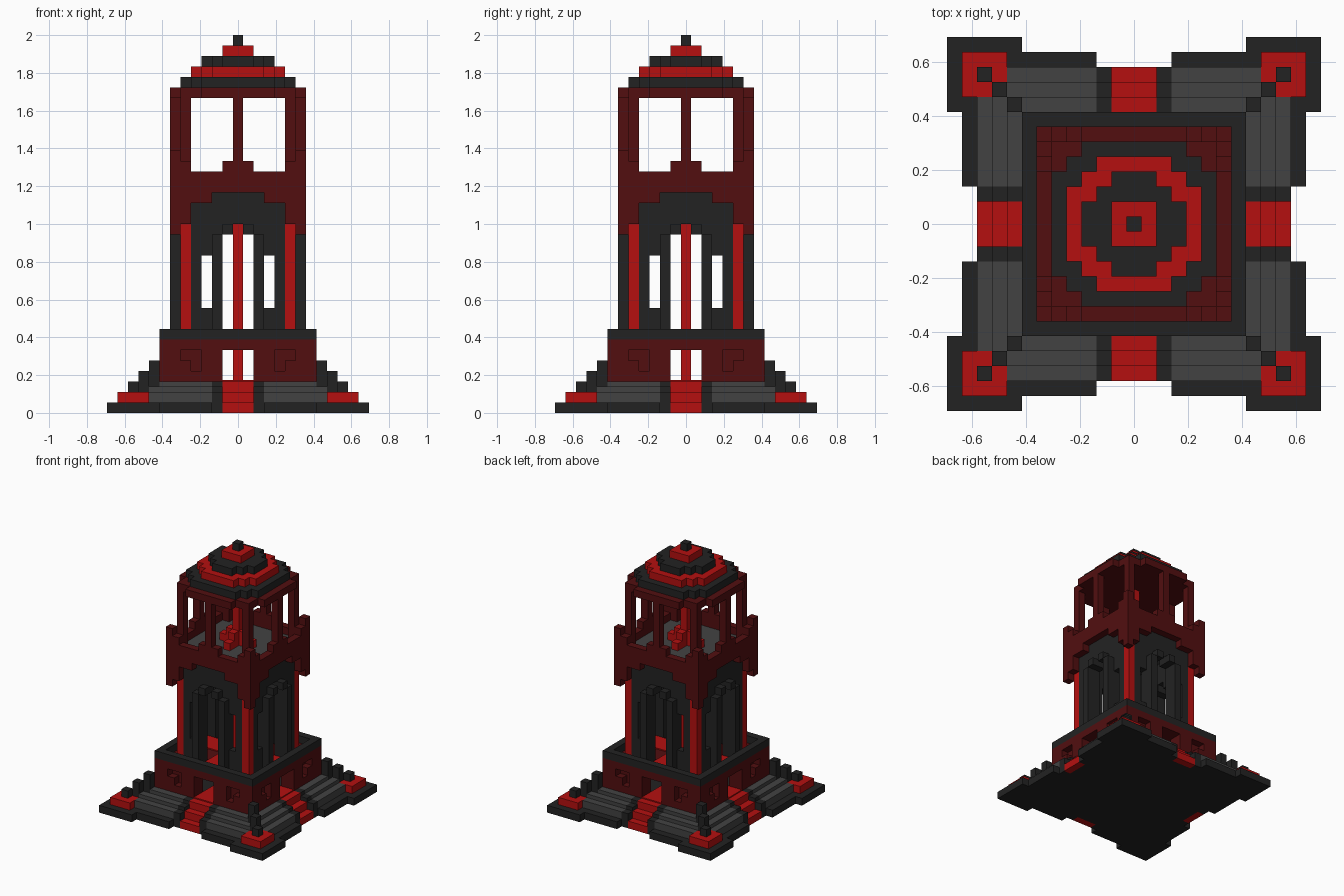
import bpy, bmesh

cube = bpy.data.objects.get("Cube")
if cube:
    bpy.data.objects.remove(cube, do_unlink=True)

U = 2 / 36  # one block


def material(name, rgb):
    m = bpy.data.materials.new(name)
    m.use_nodes = True
    col = (*rgb, 1)
    m.diffuse_color = col
    b = next(n for n in m.node_tree.nodes if n.type == 'BSDF_PRINCIPLED')
    b.inputs["Base Color"].default_value = col
    b.inputs["Roughness"].default_value = 0.9
    return m


RED = material("bright red", (0.46, 0.005, 0.005))
MAROON = material("dark maroon", (0.085, 0.0045, 0.005))
DARK = material("charcoal", (0.0165, 0.0165, 0.0165))
GRAY = material("stone gray", (0.055, 0.055, 0.055))


def build(name, mat, boxes):
    """One object from boxes (x0, x1, y0, y1, z0, z1) in block units."""
    bm = bmesh.new()
    for x0, x1, y0, y1, z0, z1 in boxes:
        made = bmesh.ops.create_cube(bm, size=1)["verts"]
        for v in made:
            v.co.x = (x0 if v.co.x < 0 else x1) * U
            v.co.y = (y0 if v.co.y < 0 else y1) * U
            v.co.z = (z0 if v.co.z < 0 else z1) * U
    me = bpy.data.meshes.new(name)
    bm.to_mesh(me)
    bm.free()
    me.materials.append(mat)
    ob = bpy.data.objects.new(name, me)
    bpy.context.collection.objects.link(ob)
    return ob


def around(boxes, mirror=False):
    """Repeat boxes on all four sides; mirror also flips them across x."""
    out = []
    for x0, x1, y0, y1, z0, z1 in boxes:
        spans = [(x0, x1)] + ([(-x1, -x0)] if mirror else [])
        for a, b in spans:
            out += [(a, b, y0, y1, z0, z1), (-y1, -y0, a, b, z0, z1),
                    (-b, -a, -y1, -y0, z0, z1), (y0, y1, -b, -a, z0, z1)]
    return out


def square(r, z0, z1):
    return (-r, r, -r, r, z0, z1)


def octagon(rows, z0, z1):
    """Stepped disc: rows of (depth index, half width) outside an inner square."""
    inner = min(d for d, _ in rows) - 0.5
    return [square(inner, z0, z1)] + around(
        [(-w, w, d - 0.5, d + 0.5, z0, z1) for d, w in rows if w <= inner])


# Ground slab with notched sides and square corners
build("base_slab", DARK,
      [(-7.5, 7.5, -9.5, 9.5, 0, 1), (-9.5, -7.5, -7.5, 7.5, 0, 1),
       (7.5, 9.5, -7.5, 7.5, 0, 1)]
      + around([(7.5, 12.5, 7.5, 12.5, 0, 1)])
      + around([(1.5, 2.5, 9.5, 10.5, 0, 1), (2.5, 7.5, 9.5, 11.5, 0, 1)], True))
build("foundation", DARK, [square(7.5, 1, 3)])

# Stairs and terraces on each side
build("red_stairs", RED, around([
    (-1.5, 1.5, 9.5, 10.5, 0, 1), (-1.5, 1.5, 8.5, 9.5, 1, 2),
    (-1.5, 1.5, 7.5, 8.5, 1, 3)]))
steps = [(9.5, 10.5, 2), (8.5, 9.5, 2.5), (7.5, 8.5, 3)]
build("stair_cheeks", DARK, around([(1.5, 2.5, a, b, 1, h) for a, b, h in steps], True))
build("gray_terraces", GRAY, around(
    [(2.5, 7.5 if h == 3 else 8.5, a, b, 1, h) for a, b, h in steps], True))

# Corner plinths with rising diagonal blocks
build("corner_plinths", RED, around([(8.5, 11.5, 8.5, 11.5, 1, 2)]))
build("corner_blocks", DARK, around([
    (9.5, 10.5, 9.5, 10.5, 2, 3), (8.5, 9.5, 8.5, 9.5, 2, 4),
    (7.5, 8.5, 7.5, 8.5, 1, 5)]))

# Lower storey: piers, niches, floor above, raised rim
build("lower_storey", MAROON,
      [square(7.5, 6, 7)]
      + around([(5.5, 7.5, 5.5, 7.5, 3, 6)])
      + around([(1.5, 5.5, 5.5, 6.5, 3, 6), (1.5, 3.5, 6.5, 7.5, 3, 6),
                (3.5, 4.5, 6.5, 7.5, 3, 4), (4.5, 5.5, 6.5, 7.5, 3, 5)], True))
build("ledge_rim", DARK, around([(-6.5, 7.5, 6.5, 7.5, 7, 8)]))
build("carpets", RED,
      [b for z, r in ((3, 7.5), (7, 6.5)) for b in
       [(-1.5, 1.5, -r, r, z, z + 0.15)] + [(1.5, r, -1.5, 1.5, z, z + 0.15),
                                           (-r, -1.5, -1.5, 1.5, z, z + 0.15)]])
build("central_pole", RED, [square(0.5, 3, 30)])

# Tower shaft: red corners, dark walls with windows and doorways
build("corner_pillars", RED, around([(4.5, 5.5, 4.5, 5.5, 7, 18)]))
build("shaft_walls", DARK,
      around([(3.5, 4.5, 4.5, 5.5, 7, 21), (2.5, 3.5, 4.5, 5.5, 7, 10),
              (2.5, 3.5, 4.5, 5.5, 15, 21), (1.5, 2.5, 4.5, 5.5, 7, 21),
              (0.5, 1.5, 4.5, 5.5, 17, 21)], True)
      + around([(-0.5, 0.5, 4.5, 5.5, 18, 21)]))
build("door_frames", DARK, around([
    (1.5, 2.5, 5.5, 6.5, 7, 17), (0.5, 1.5, 5.5, 6.5, 17, 18)], True))

# Gallery: floor, arched parapet, corner crenels
build("gallery_floor", GRAY, [square(5.5, 21, 22)])
build("gallery_parapet", MAROON,
      around([(5.5, 6.5, 5.5, 6.5, 17, 25), (-1.5, 1.5, 5.5, 6.5, 21, 24)])
      + around([(4.5, 5.5, 5.5, 6.5, 18, 24), (2.5, 4.5, 5.5, 6.5, 20, 23),
                (1.5, 2.5, 5.5, 6.5, 21, 23)], True))
build("gallery_posts", MAROON, around([
    (4.5, 5.5, 4.5, 5.5, 18, 30), (-0.5, 0.5, 5.5, 6.5, 24, 30)]))
build("gallery_brazier", RED, around([
    (-0.5, 0.5, 0.5, 1.5, 22, 24), (-0.5, 0.5, 1.5, 2.5, 22, 23)]))

# Stepped roof
build("roof_plate", MAROON, [square(5.5, 30, 31)]
      + around([(-3.5, 3.5, 5.5, 6.5, 30, 31)]))
build("roof_tier_1", DARK, [square(4.5, 31, 32)]
      + around([(-3.5, 3.5, 4.5, 5.5, 31, 32)]))
build("roof_tier_2", RED, octagon([(4, 2.5)], 32, 33))
build("roof_tier_3", DARK, octagon([(3, 1.5)], 33, 34))
build("roof_tier_4", RED, [square(1.5, 34, 35)])
build("finial", DARK, [square(0.5, 35, 36)])
